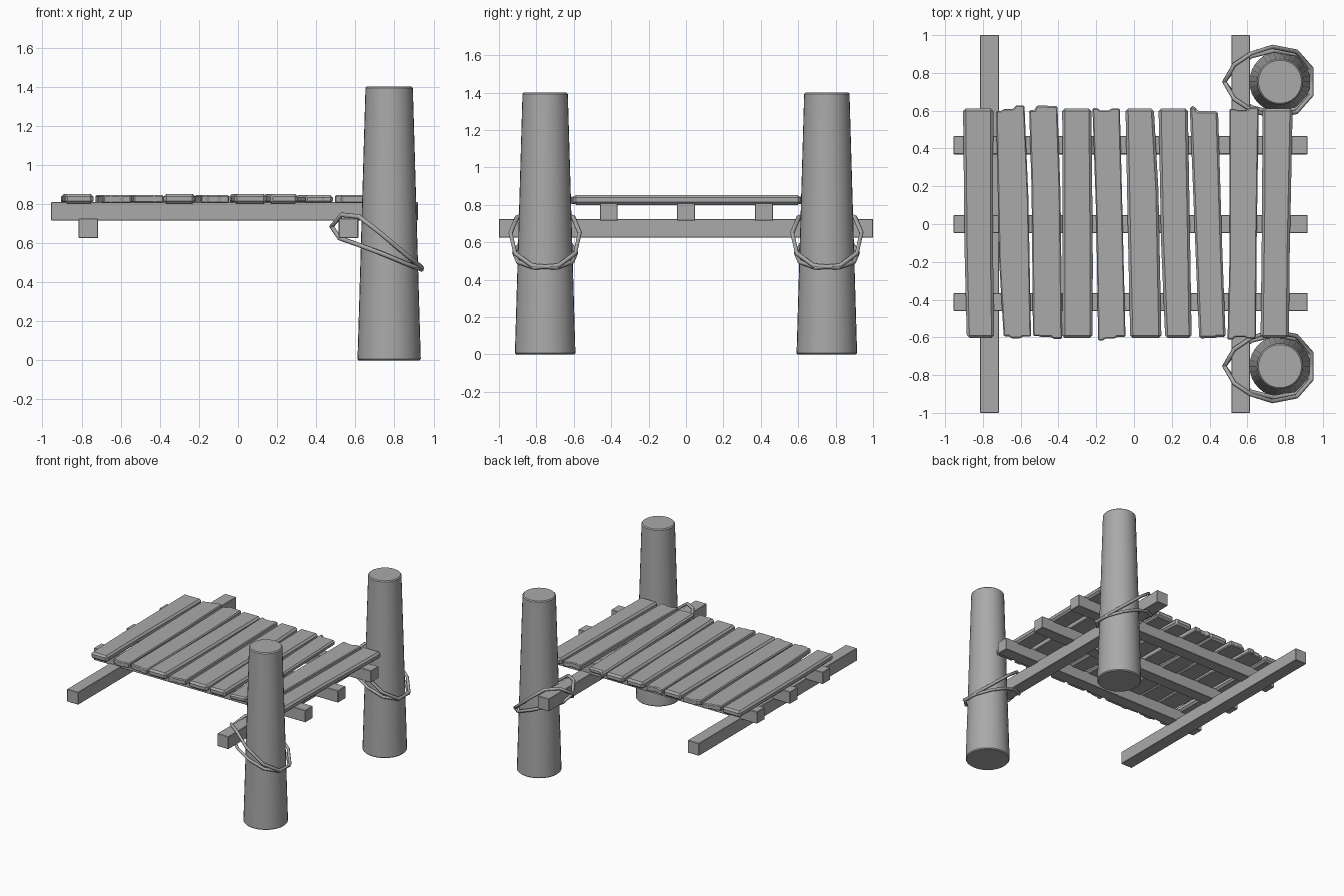
import bpy, bmesh, random
from mathutils import Vector

random.seed(4)
cube = bpy.data.objects.get("Cube")
if cube:
    bpy.data.objects.remove(cube, do_unlink=True)

GREY = (0.4, 0.4, 0.4, 1)
mat = bpy.data.materials.new("weathered grey")
mat.use_nodes = True
mat.diffuse_color = GREY
mat.node_tree.nodes["Principled BSDF"].inputs["Base Color"].default_value = GREY


def add_object(name, bm):
    bmesh.ops.recalc_face_normals(bm, faces=bm.faces)
    mesh = bpy.data.meshes.new(name)
    bm.to_mesh(mesh)
    bm.free()
    mesh.materials.append(mat)
    obj = bpy.data.objects.new(name, mesh)
    bpy.context.collection.objects.link(obj)
    return obj


def bevel(obj, width):
    mod = obj.modifiers.new("worn edges", "BEVEL")
    mod.width = width
    mod.segments = 1
    mod.limit_method = "ANGLE"


def beam(name, centre, size):
    bm = bmesh.new()
    bmesh.ops.create_cube(bm, size=1)
    bmesh.ops.scale(bm, vec=size, verts=bm.verts)
    bmesh.ops.translate(bm, vec=centre, verts=bm.verts)
    bevel(add_object(name, bm), 0.003)


def plank(name, back, front, ragged, z, thickness):
    """Extrude a tapered outline; ragged planks get stepped, split ends."""
    outline = []
    for (a, b), y, sign in ((back, 0.612, 1), (front, -0.603, -1)):
        if ragged:
            cuts = [0, 0.2, 0.26, 0.62, 0.68, 1]
            steps = [random.uniform(-0.016, 0.018) for _ in range(3)]
            row = [(a + (b - a) * t, y + sign * steps[i // 2])
                   for i, t in enumerate(cuts)]
        else:
            row = [(a, y), (b, y)]
        outline += row if sign > 0 else row[::-1]
        # a slight wobble halfway along each long edge
        edge = (back[1] + front[1]) / 2 if sign > 0 else (back[0] + front[0]) / 2
        outline.append((edge + random.uniform(-0.006, 0.006),
                        random.uniform(-0.25, 0.25)))
    bm = bmesh.new()
    face = bm.faces.new([bm.verts.new((x, y, z)) for x, y in outline])
    top = bmesh.ops.extrude_face_region(bm, geom=[face])["geom"]
    verts = [v for v in top if isinstance(v, bmesh.types.BMVert)]
    bmesh.ops.translate(bm, vec=(0, 0, thickness), verts=verts)
    bevel(add_object(name, bm), 0.011 if ragged else 0.014)


# Supporting frame: two cross beams carrying three joists
for name, x in (("outer_cross_beam", -0.765), ("post_cross_beam", 0.565)):
    beam(name, (x, 0, 0.675), (0.1, 2, 0.1))
for name, y in (("front_joist", -0.413), ("middle_joist", 0), ("back_joist", 0.417)):
    beam(name, (-0.018, y, 0.763), (1.875, 0.096, 0.096))

# Deck planks: x range at the back end, x range at the front end, ragged or not
PLANKS = [
    ((-0.905, -0.745), (-0.885, -0.74), False),
    ((-0.73, -0.58), (-0.69, -0.545), True),
    ((-0.555, -0.405), (-0.535, -0.38), True),
    ((-0.38, -0.225), (-0.38, -0.22), False),
    ((-0.22, -0.075), (-0.19, -0.045), True),
    ((-0.045, 0.105), (-0.02, 0.145), False),
    ((0.13, 0.285), (0.165, 0.305), False),
    ((0.295, 0.445), (0.345, 0.485), True),
    ((0.505, 0.66), (0.495, 0.645), True),
    ((0.68, 0.84), (0.67, 0.82), False),
]
for i, (back, front, ragged) in enumerate(PLANKS):
    z, thick = (0.805, 0.04) if ragged else (0.8, 0.052)
    plank(f"deck_plank_{i + 1}", back, front, ragged, z, thick)

# Rope loop: over the beam on one side of the post, under it on the other
LOOP = [
    (0.478, 0, 0.685), (0.53, 0.09, 0.745), (0.62, 0.15, 0.735),
    (0.73, 0.185, 0.65), (0.86, 0.16, 0.54), (0.94, 0.07, 0.475),
    (0.94, -0.06, 0.465), (0.86, -0.145, 0.495), (0.74, -0.165, 0.545),
    (0.62, -0.135, 0.59), (0.52, -0.06, 0.625),
]


def rope(name, y, flip):
    curve = bpy.data.curves.new(name, "CURVE")
    curve.dimensions = "3D"
    curve.bevel_depth = 0.012
    curve.bevel_resolution = 1
    spline = curve.splines.new("POLY")
    spline.points.add(len(LOOP) - 1)
    for point, (px, py, pz) in zip(spline.points, LOOP):
        point.co = (px, y + flip * py, pz, 1)
    spline.use_cyclic_u = True
    curve.materials.append(mat)
    bpy.context.collection.objects.link(bpy.data.objects.new(name, curve))


# Tapered mooring posts with their lashings
for side, y in (("front", -0.753), ("back", 0.753)):
    bm = bmesh.new()
    bmesh.ops.create_cone(bm, cap_ends=True, segments=32, radius1=0.162,
                          radius2=0.121, depth=1.4)
    bmesh.ops.translate(bm, vec=Vector((0.773, y, 0.7)), verts=bm.verts)
    post = add_object(f"{side}_post", bm)
    bevel(post, 0.007)
    bpy.ops.object.select_all(action="DESELECT")
    post.select_set(True)
    bpy.context.view_layer.objects.active = post
    bpy.ops.object.shade_smooth_by_angle()
    rope(f"{side}_rope_outer", y, 1 if y > 0 else -1)
    rope(f"{side}_rope_inner", y, -1 if y > 0 else 1)
